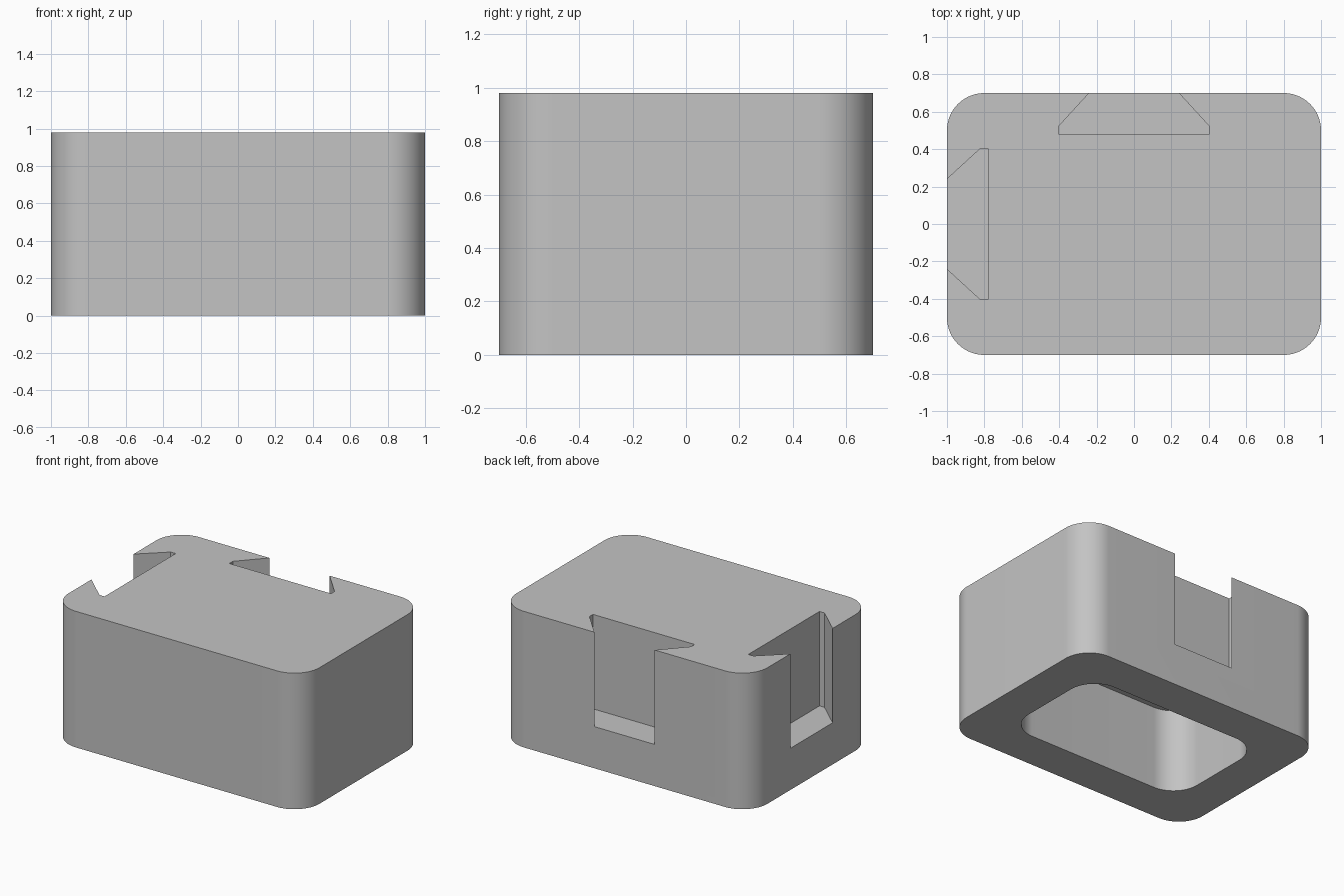
import bpy
import math

cube = bpy.data.objects.get("Cube")
if cube:
    bpy.data.objects.remove(cube, do_unlink=True)

HEIGHT = 0.98
SLOT_FLOOR = 0.30
POCKET_TOP = 0.60

grey = bpy.data.materials.new("plain grey")
grey.use_nodes = True
colour = (0.55, 0.55, 0.55, 1)
grey.diffuse_color = colour
grey.node_tree.nodes["Principled BSDF"].inputs["Base Color"].default_value = colour


def rounded_rectangle(half_x, half_y, radius, steps=24):
    """Counter-clockwise outline with round corners."""
    points = []
    corners = ((1, 1), (-1, 1), (-1, -1), (1, -1))
    for quarter, (sx, sy) in enumerate(corners):
        for i in range(steps + 1):
            a = (quarter + i / steps) * math.pi / 2
            points.append((sx * (half_x - radius) + radius * math.cos(a),
                           sy * (half_y - radius) + radius * math.sin(a)))
    return points


def prism(name, outline, bottom, top):
    """Extrude a counter-clockwise outline straight up."""
    n = len(outline)
    verts = [(x, y, z) for z in (bottom, top) for x, y in outline]
    faces = [list(range(n))[::-1], list(range(n, 2 * n))]
    faces += [(i, (i + 1) % n, n + (i + 1) % n, n + i) for i in range(n)]
    mesh = bpy.data.meshes.new(name)
    mesh.from_pydata(verts, [], faces)
    mesh.materials.append(grey)
    obj = bpy.data.objects.new(name, mesh)
    bpy.context.collection.objects.link(obj)
    return obj


def dovetail(reach):
    """Slot outline that widens inwards from a wall at y = reach."""
    half = [(0.24, reach + 0.1), (0.24, reach),
            (0.405, reach - 0.18), (0.405, reach - 0.22)]
    return [(-x, y) for x, y in half] + half[::-1]


# Solid block with rounded vertical corners
block = prism("block", rounded_rectangle(1, 0.7, 0.2), 0, HEIGHT)

# Dovetail slots open at the top, and the pocket underneath
side_outline = [(-y, x) for x, y in dovetail(1)]
cutters = [
    prism("back_slot_cutter", dovetail(0.7), SLOT_FLOOR, HEIGHT + 0.1),
    prism("side_slot_cutter", side_outline, SLOT_FLOOR, HEIGHT + 0.1),
    prism("pocket_cutter", rounded_rectangle(0.715, 0.415, 0.2), -0.1, POCKET_TOP),
]

bpy.ops.object.select_all(action="DESELECT")
block.select_set(True)
bpy.context.view_layer.objects.active = block
for cutter in cutters:
    cutter.hide_render = True
    cut = block.modifiers.new(cutter.name, "BOOLEAN")
    cut.operation = "DIFFERENCE"
    cut.solver = "EXACT"
    cut.object = cutter
    bpy.ops.object.modifier_apply(modifier=cut.name)
    bpy.data.objects.remove(cutter, do_unlink=True)

bpy.ops.object.shade_smooth_by_angle(angle=math.radians(25))
